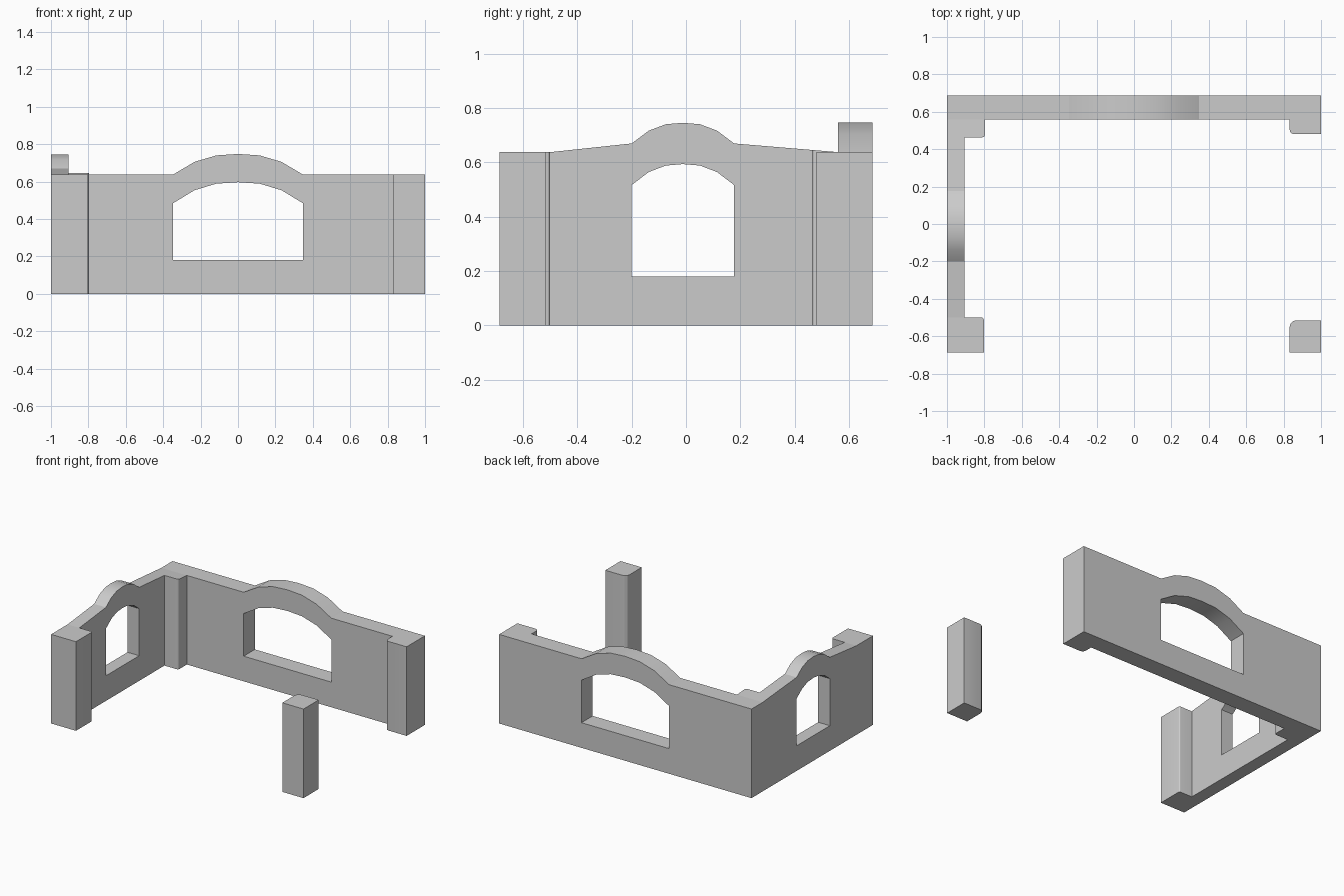
import bpy, bmesh
from mathutils import Vector, Matrix

if "Cube" in bpy.data.objects:
    bpy.data.objects.remove(bpy.data.objects["Cube"])


def finish(bm, name):
    bmesh.ops.recalc_face_normals(bm, faces=bm.faces)
    mesh = bpy.data.meshes.new(name)
    bm.to_mesh(mesh)
    bm.free()
    obj = bpy.data.objects.new(name, mesh)
    bpy.context.collection.objects.link(obj)
    bpy.ops.object.select_all(action='DESELECT')
    obj.select_set(True)
    bpy.context.view_layer.objects.active = obj
    bpy.ops.object.shade_smooth_by_angle(angle=0.5)
    return obj


def arched_wall(name, start, end, a, b, spring, top, inner_spring, inner_top, place, depth):
    """Wall along u with a window between a and b under a raised arch."""
    sill, eave = 0.18, 0.638
    curve = (0, 0.62, 0.93, 1, 0.93, 0.62, 0)
    us = [a + (b - a) * i / 6 for i in range(7)]
    upper = [(u, spring + (top - spring) * c) for u, c in zip(us, curve)]
    lower = [(u, inner_spring + (inner_top - inner_spring) * c) for u, c in zip(us, curve)]
    polys = [
        [(start, 0), (a, 0), (a, sill), lower[0], upper[0], (start, eave)],
        [(a, 0), (b, 0), (b, sill), (a, sill)],
        [(b, 0), (end, 0), (end, eave), upper[-1], lower[-1], (b, sill)],
    ]
    polys += [[lower[i], lower[i + 1], upper[i + 1], upper[i]] for i in range(6)]

    bm = bmesh.new()
    for poly in polys:
        bm.faces.new([bm.verts.new(place(u, z)) for u, z in poly])
    bmesh.ops.remove_doubles(bm, verts=bm.verts, dist=0.0001)
    front = list(bm.faces)
    back = bmesh.ops.extrude_face_region(bm, geom=front, use_keep_orig=True)['geom']
    bmesh.ops.translate(bm, vec=Vector(depth),
                        verts=[v for v in back if isinstance(v, bmesh.types.BMVert)])
    finish(bm, name)


def post(name, x0, x1, y0, y1, corner, radius, top=lambda y: 0.638):
    """Upright post with one rounded vertical edge at the inner corner."""
    bm = bmesh.new()
    bmesh.ops.create_cube(bm, size=1, matrix=Matrix.Translation(
        ((x0 + x1) / 2, (y0 + y1) / 2, 0.319)) @ Matrix.Diagonal((x1 - x0, y1 - y0, 0.638, 1)))
    edge = [e for e in bm.edges
            if all((v.co.xy - Vector(corner)).length < 0.001 for v in e.verts)]
    bmesh.ops.bevel(bm, geom=edge, offset=radius, segments=3, profile=0.5, affect='EDGES')
    for v in bm.verts:
        if v.co.z > 0.3:
            v.co.z = top(v.co.y)
    finish(bm, name)


# Long back wall and short left wall, each with an arched window
arched_wall("back_wall", -1, 1, -0.347, 0.347, 0.638, 0.748, 0.485, 0.597,
            lambda u, z: (u, 0.56, z), (0, 0.127, 0))
arched_wall("left_wall", -0.5, 0.56, -0.2, 0.177, 0.67, 0.746, 0.517, 0.594,
            lambda u, z: (-1, u, z), (0.093, 0, 0))

# Corner posts
post("front_left_post", -1, -0.803, -0.687, -0.5, (-0.803, -0.5), 0.012)
post("front_right_post", 0.832, 1, -0.687, -0.515, (0.832, -0.515), 0.035)
post("back_right_post", 0.832, 1, 0.48, 0.56, (0.832, 0.48), 0.025)
post("back_left_post", -0.907, -0.797, 0.463, 0.56, (-0.797, 0.463), 0.015,
     lambda y: 0.638 + (0.56 - y) * 0.0836)
